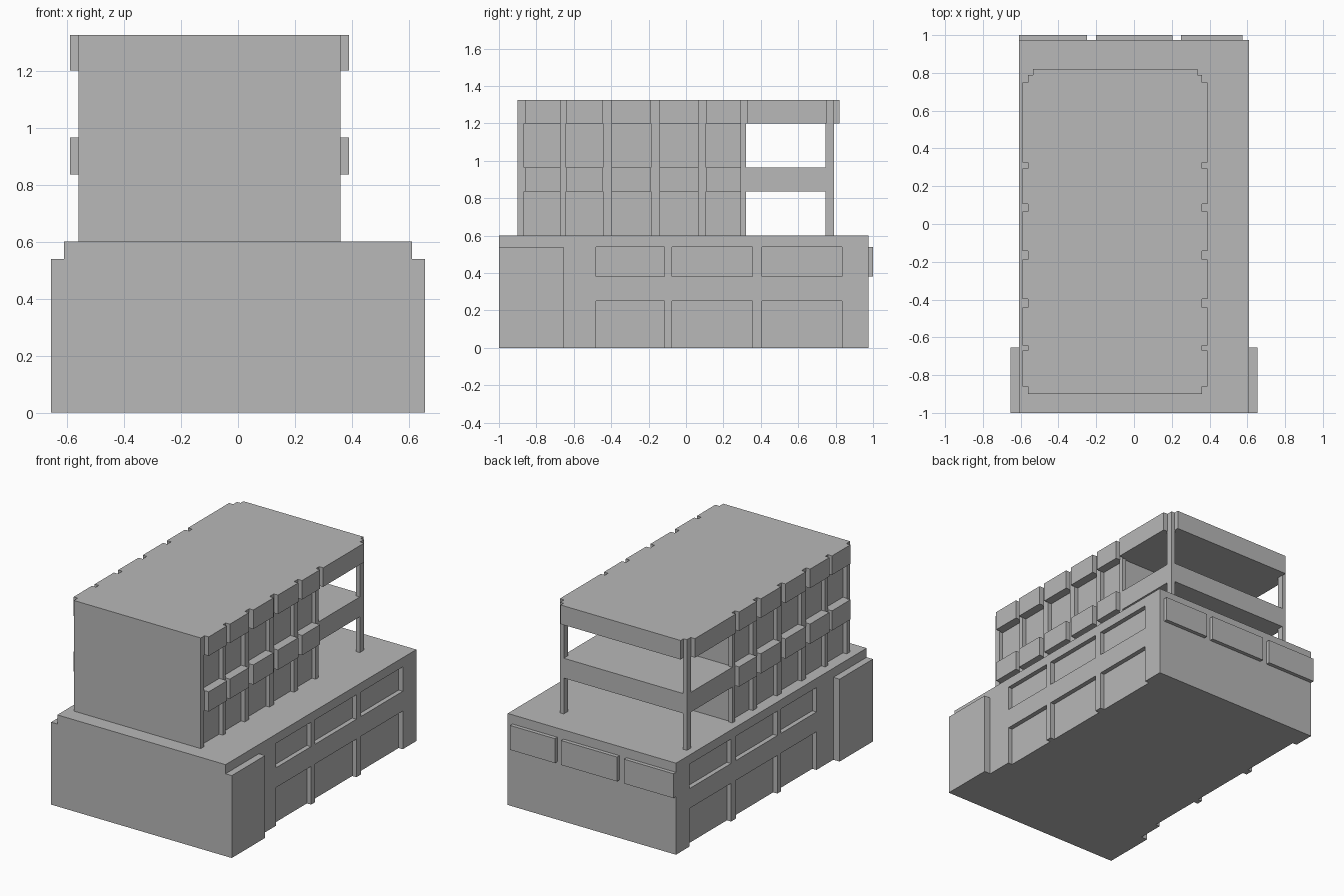
import bpy
import bmesh
from mathutils import Vector

cube = bpy.data.objects.get("Cube")
if cube:
    bpy.data.objects.remove(cube, do_unlink=True)

grey = bpy.data.materials.new("concrete_grey")
grey.use_nodes = True
colour = (0.48, 0.48, 0.48, 1)
grey.diffuse_color = colour
for node in grey.node_tree.nodes:
    if node.type == 'BSDF_PRINCIPLED':
        node.inputs["Base Color"].default_value = colour


def boxes(name, spans):
    """One object made of boxes, each given as (x range, y range, z range)."""
    bm = bmesh.new()
    for span in spans:
        low, high = Vector([r[0] for r in span]), Vector([r[1] for r in span])
        verts = bmesh.ops.create_cube(bm, size=1)["verts"]
        bmesh.ops.scale(bm, vec=high - low, verts=verts)
        bmesh.ops.translate(bm, vec=(low + high) / 2, verts=verts)
    mesh = bpy.data.meshes.new(name)
    bm.to_mesh(mesh)
    bm.free()
    mesh.materials.append(grey)
    obj = bpy.data.objects.new(name, mesh)
    bpy.context.collection.objects.link(obj)
    return obj


def both_sides(centre, inner, outer):
    """Matching x ranges on the left and right of a centre line."""
    return [(centre + inner, centre + outer), (centre - outer, centre - inner)]


# Podium with recessed windows on both long sides
GROUND, DECK, HALF = 0, 0.6, 0.61
podium = boxes("podium", [((-HALF, HALF), (-1, 0.975), (GROUND, DECK))])
window_bays = [(-0.48, -0.115), (-0.075, 0.355), (0.405, 0.835)]
window_rows = [(-0.1, 0.25), (0.38, 0.54)]
cutter = boxes("window_cutter", [(x, y, z) for x in both_sides(0, 0.58, 0.7)
                                 for y in window_bays for z in window_rows])
cutter.hide_render = True
cut = podium.modifiers.new("windows", 'BOOLEAN')
cut.operation = 'DIFFERENCE'
cut.solver = 'EXACT'
cut.object = cutter
bpy.context.view_layer.objects.active = podium
bpy.ops.object.modifier_apply(modifier=cut.name)
bpy.data.objects.remove(cutter, do_unlink=True)

# Shallow wings flanking the front, and panels across the back
boxes("front_wings", [(x, (-1, -0.655), (GROUND, 0.54)) for x in both_sides(0, HALF, 0.655)])
boxes("back_panels", [(x, (0.975, 1), (0.38, 0.54))
                      for x in [(-0.61, -0.25), (-0.2, 0.205), (0.25, 0.575)]])

# Upper block: front wall, floor slab and roof slab
MID, FACE, WALL, PANEL = -0.1, 0.46, 0.433, 0.49
width = (MID - FACE, MID + FACE)
FRONT, BACK = -0.865, 0.79
floor_z, roof_z = (0.835, 0.965), (1.2, 1.325)
storeys = [(DECK, floor_z[0]), (floor_z[1], roof_z[0])]
boxes("front_wall", [(width, (-0.9, FRONT), (DECK, roof_z[1]))])
boxes("floor_slab", [(width, (FRONT, BACK), floor_z)])
boxes("roof_slab", [(width, (FRONT, BACK), roof_z)])

# Enclosed rooms, set back behind the columns
boxes("room_walls", [((MID - WALL, MID + WALL), (FRONT, 0.31), z) for z in storeys])

# Columns along both sides, the last pair standing free on the terrace
column_spans = [(-0.67, -0.642), (-0.443, -0.398), (-0.188, -0.143),
                (0.067, 0.107), (0.29, 0.32), (0.747, BACK)]
boxes("columns", [(x, y, z) for x in both_sides(MID, WALL, FACE)
                  for y in column_spans for z in storeys])

# Projecting panels between the columns at floor and roof level
panel_spans = [(-0.86, -0.67), (-0.642, -0.443), (-0.398, -0.188),
               (-0.143, 0.067), (0.107, 0.293)]
sides = both_sides(MID, FACE, PANEL)
boxes("floor_panels", [(x, y, floor_z) for x in sides for y in panel_spans])
boxes("roof_panels", [(x, y, roof_z) for x in sides for y in panel_spans + [(0.325, 0.75)]])
boxes("roof_back_panel", [((-0.535, 0.335), (BACK, 0.82), roof_z)])
